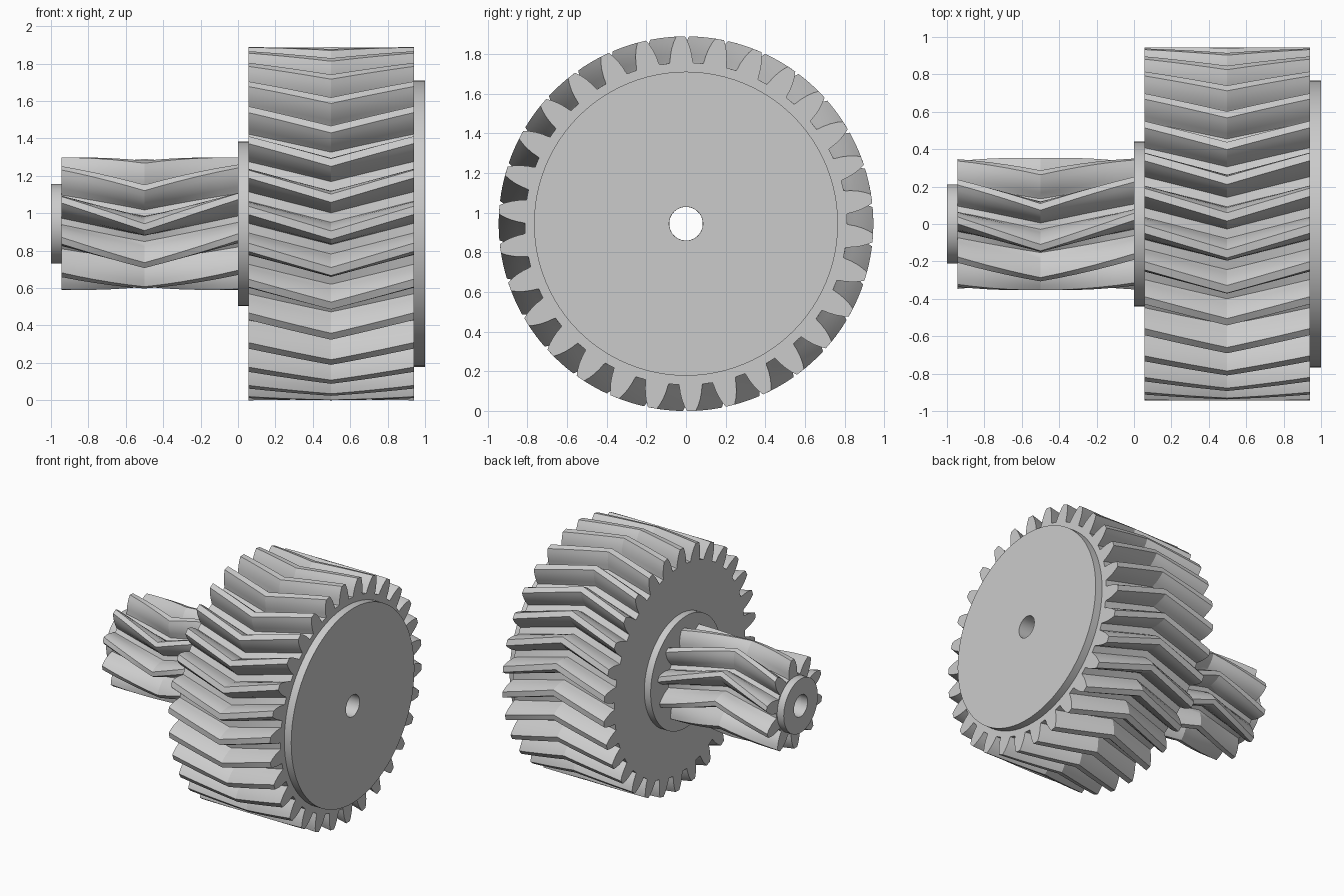
import bpy
import bmesh
from math import cos, sin, radians

if "Cube" in bpy.data.objects:
    bpy.data.objects.remove(bpy.data.objects["Cube"], do_unlink=True)

AXIS_Z = 0.944   # height of the common axis
BORE = 0.085

steel = bpy.data.materials.new("plain_grey")
steel.use_nodes = True
GREY = (0.6, 0.6, 0.6, 1)
steel.diffuse_color = GREY
steel.node_tree.nodes["Principled BSDF"].inputs["Base Color"].default_value = GREY


def bored_solid(name, stations, outline):
    """Sweep an outline of (radius, degrees) along x, with a bore through it.
    Each station is (x, twist in degrees)."""
    bm = bmesh.new()
    outer, inner = [], []
    for x, twist in stations:
        for ring, bored in ((outer, False), (inner, True)):
            row = []
            for radius, angle in outline:
                r = BORE if bored else radius
                a = radians(angle + twist)
                row.append(bm.verts.new((x, -r * cos(a), AXIS_Z - r * sin(a))))
            ring.append(row)
    # closed loop of rows: outside, far end, bore, near end
    rows = outer + inner[::-1]
    n = len(outline)
    for i, row in enumerate(rows):
        after = rows[(i + 1) % len(rows)]
        for j in range(n):
            k = (j + 1) % n
            bm.faces.new((row[j], row[k], after[k], after[j]))
    bmesh.ops.recalc_face_normals(bm, faces=bm.faces[:])
    mesh = bpy.data.meshes.new(name)
    bm.to_mesh(mesh)
    bm.free()
    mesh.materials.append(steel)
    obj = bpy.data.objects.new(name, mesh)
    bpy.context.collection.objects.link(obj)
    bpy.ops.object.select_all(action='DESELECT')
    obj.select_set(True)
    bpy.context.view_layer.objects.active = obj
    bpy.ops.object.shade_smooth_by_angle(angle=radians(24))
    return obj


def disc(name, x0, x1, radius, sides=96):
    outline = [(radius, 360 * i / sides) for i in range(sides)]
    return bored_solid(name, [(x0, 0), (x1, 0)], outline)


def herringbone(name, x0, mid, x1, teeth, flank, phase, slope, steps=5):
    """Flank lists (radius, half tooth angle) from root to tip."""
    outline = []
    for t in range(teeth):
        centre = 360 * t / teeth
        outline += [(r, centre - h) for r, h in flank]
        outline += [(r, centre + h) for r, h in reversed(flank)]
    xs = [x0 + (mid - x0) * i / steps for i in range(steps)]
    xs += [mid + (x1 - mid) * i / steps for i in range(steps + 1)]
    stations = [(x, phase - slope * abs(x - mid)) for x in xs]
    return bored_solid(name, stations, outline)


# Large gear with its face plate
gear_flank = [(0.812, 4.2), (0.824, 3.95), (0.85, 3.65), (0.886, 3.0),
              (0.918, 2.2), (0.944, 1.35)]
herringbone("large_gear", 0.055, 0.4975, 0.94, 30, gear_flank, 3.7, 18.2)
disc("face_plate", 0.94, 1.0, 0.766)

# Small gear with the flange between both gears and the end collar
pinion_flank = [(0.222, 13.6), (0.236, 12.4), (0.262, 11.2), (0.295, 9.0),
                (0.328, 6.0), (0.354, 3.0)]
herringbone("small_gear", -0.943, -0.5, 0.0, 10, pinion_flank, 3.0, 54.6)
disc("middle_flange", 0.0, 0.055, 0.44)
disc("end_collar", -1.0, -0.943, 0.212)
